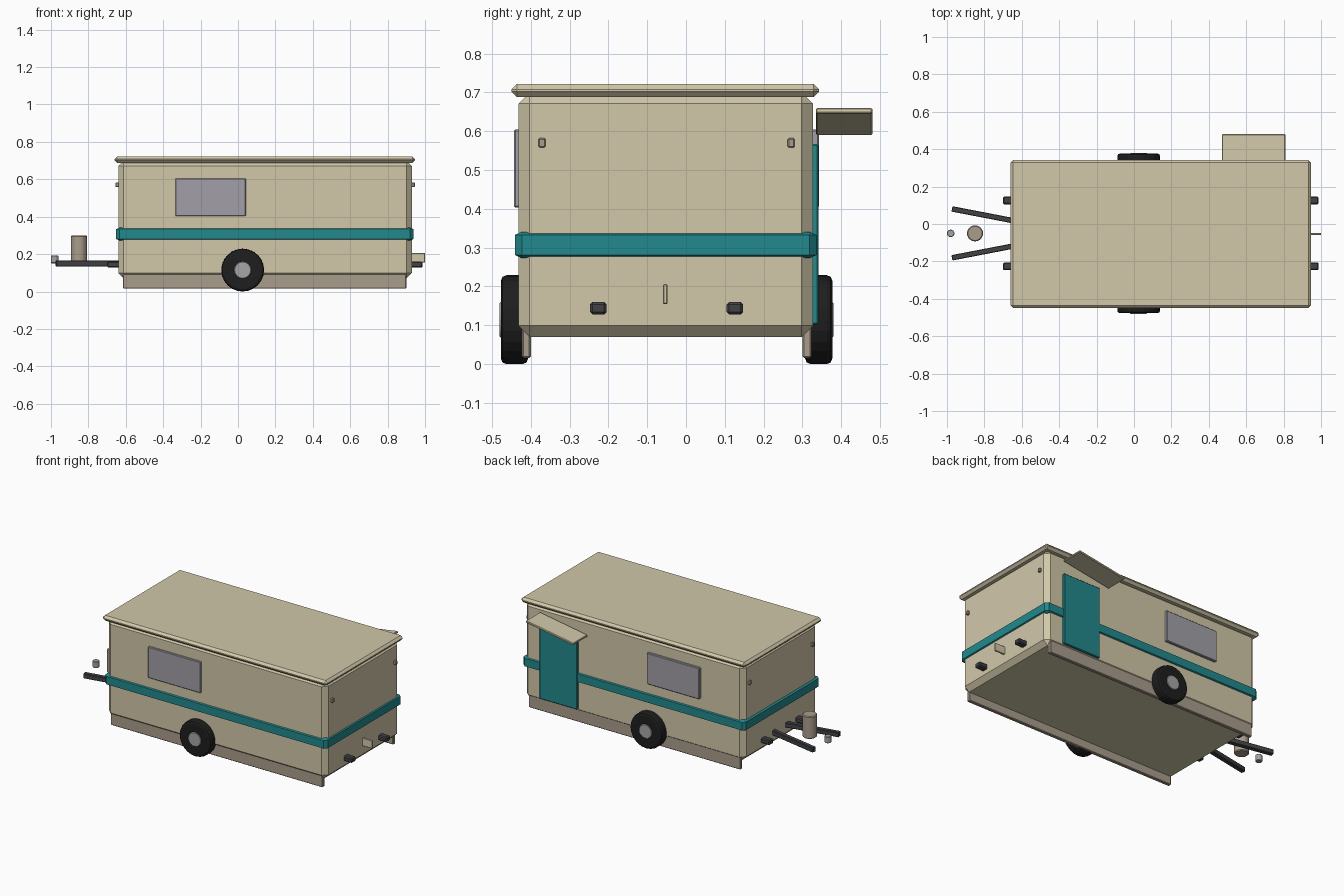
import bpy, bmesh, math
from mathutils import Matrix, Vector

cube = bpy.data.objects.get("Cube")
if cube:
    bpy.data.objects.remove(cube, do_unlink=True)


def material(name, rgb):
    m = bpy.data.materials.new(name)
    m.use_nodes = True
    m.diffuse_color = (*rgb, 1)
    m.node_tree.nodes["Principled BSDF"].inputs["Base Color"].default_value = (*rgb, 1)
    return m


cream = material("cream", (0.64, 0.58, 0.40))
teal = material("teal", (0.016, 0.25, 0.265))
glass = material("grey_glass", (0.36, 0.35, 0.39))
rubber = material("black_rubber", (0.013, 0.013, 0.013))
steel = material("dark_steel", (0.055, 0.055, 0.062))
tan = material("tan", (0.40, 0.34, 0.26))
metal = material("light_metal", (0.38, 0.38, 0.38))

MID_Y = -0.05  # centre line of the cabin


def finish(name, bm, mat):
    bmesh.ops.recalc_face_normals(bm, faces=bm.faces)
    mesh = bpy.data.meshes.new(name)
    bm.to_mesh(mesh)
    bm.free()
    mesh.materials.append(mat)
    obj = bpy.data.objects.new(name, mesh)
    bpy.context.collection.objects.link(obj)
    return obj


def box(name, mat, xs, ys, zs, cut=0.004):
    """Box between limits with chamfered edges; cut is one size or one per axis."""
    c = Vector(cut if isinstance(cut, tuple) else (cut,) * 3)
    mid = Vector([(a + b) / 2 for a, b in (xs, ys, zs)])
    half = Vector([(b - a) / 2 for a, b in (xs, ys, zs)])
    bm = bmesh.new()
    for sx in (-1, 1):
        for sy in (-1, 1):
            for sz in (-1, 1):
                for axis in range(3):
                    p = half - c
                    p[axis] = half[axis]
                    bm.verts.new((p.x * sx, p.y * sy, p.z * sz))
    bmesh.ops.convex_hull(bm, input=bm.verts)
    bmesh.ops.dissolve_limit(bm, angle_limit=0.01, verts=bm.verts, edges=bm.edges)
    obj = finish(name, bm, mat)
    obj.location = mid
    return obj


def cylinder(name, mat, centre, radius, depth, cut, sides=24, along_y=False, steps=1):
    bm = bmesh.new()
    bmesh.ops.create_cone(bm, cap_ends=True, segments=sides, radius1=radius,
                          radius2=radius, depth=depth)
    rims = [e for e in bm.edges if any(len(f.verts) > 4 for f in e.link_faces)]
    bmesh.ops.bevel(bm, geom=rims, offset=cut, segments=steps, profile=0.5,
                    affect='EDGES')
    if along_y:
        bm.transform(Matrix.Rotation(math.pi / 2, 4, 'X'))
    obj = finish(name, bm, mat)
    obj.location = centre
    return obj


# Cabin shell, roof and belt stripe
box("cabin", cream, (-0.64, 0.93), (-0.432, 0.327), (0.07, 0.70), 0.029)
box("roof", cream, (-0.66, 0.946), (-0.45, 0.343), (0.688, 0.722), (0.014, 0.014, 0.014))
box("belt_stripe", teal, (-0.652, 0.938), (-0.441, 0.336), (0.273, 0.341),
    (0.018, 0.018, 0.008))

# Matching parts on the front and back sides
for side, tag in ((-1, "front"), (1, "back")):
    def span(a, b):
        return tuple(sorted((MID_Y + side * a, MID_Y + side * b)))

    box(tag + "_skirt", tan, (-0.615, 0.90), span(0.35, 0.373), (0.016, 0.103))
    box(tag + "_window", glass, (-0.335, 0.042), span(0.37, 0.393), (0.403, 0.605))
    cylinder(tag + "_tyre", rubber, (0.025, MID_Y + side * 0.392, 0.1145),
             0.1145, 0.07, 0.014, along_y=True, steps=2)
    cylinder(tag + "_hub", metal, (0.025, MID_Y + side * 0.41, 0.1145),
             0.046, 0.04, 0.003, sides=16, along_y=True)

    # Chassis rail poking out at both ends
    y = MID_Y + side * 0.176
    box(tag + "_chassis_rail", steel, (-0.70, 0.987), (y - 0.021, y + 0.021),
        (0.128, 0.160), 0.006)

    # Splayed drawbar
    bar = box(tag + "_drawbar", steel, (-0.2, 0.2), (-0.0145, 0.0145),
              (0.134, 0.165), 0.003)
    bar.location = (-0.777, MID_Y + side * 0.093, 0.15)
    bar.rotation_euler.z = -side * 0.19

    # Marker lamps near the top corners of both ends
    y = MID_Y + side * 0.321
    for x, end in ((-0.643, "hitch"), (0.933, "rear")):
        box(f"{tag}_{end}_marker_lamp", tan, (x - 0.012, x + 0.012),
            (y - 0.009, y + 0.009), (0.558, 0.582), 0.003)

# Door with its tilted awning
box("door", teal, (0.54, 0.81), (0.315, 0.341), (0.102, 0.567))
awning = box("awning", cream, (0.468, 0.812), (0.335, 0.48), (0.618, 0.632), 0.003)
awning.rotation_euler.y = -0.165

# Gas bottle, coupler and number plate
cylinder("gas_bottle", tan, (-0.85, MID_Y, 0.227), 0.043, 0.145, 0.005)
cylinder("coupler", metal, (-0.98, MID_Y, 0.172), 0.02, 0.042, 0.003, sides=16)
box("number_plate", cream, (0.92, 1.0), (-0.059, -0.048), (0.155, 0.206), 0.002)
